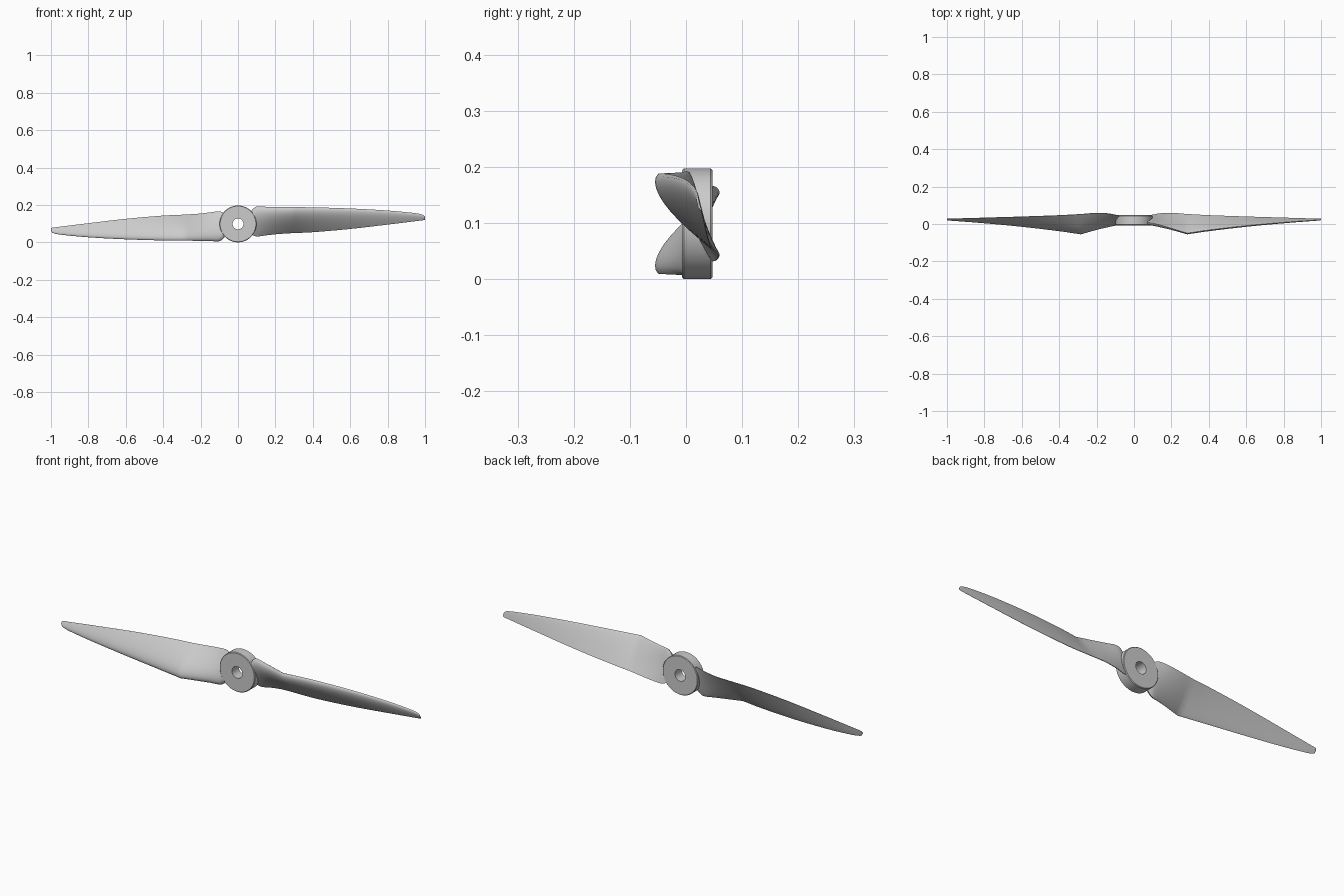
import bpy, bmesh, math
from mathutils import Vector

if "Cube" in bpy.data.objects:
    bpy.data.objects.remove(bpy.data.objects["Cube"])

C = 0.0985  # hub axis height


def finish(bm, name, angle=35):
    bmesh.ops.remove_doubles(bm, verts=bm.verts, dist=1e-5)
    bmesh.ops.recalc_face_normals(bm, faces=bm.faces)
    me = bpy.data.meshes.new(name)
    bm.to_mesh(me)
    bm.free()
    ob = bpy.data.objects.new(name, me)
    bpy.context.collection.objects.link(ob)
    bpy.ops.object.select_all(action='DESELECT')
    ob.select_set(True)
    bpy.context.view_layer.objects.active = ob
    bpy.ops.object.shade_smooth_by_angle(angle=math.radians(angle))
    return ob


# Hub: bored disc, lathed around the y axis
def make_hub():
    prof = [(0.029, -0.007), (0.0955, -0.007), (0.0985, -0.004),
            (0.0985, 0.044), (0.0955, 0.047), (0.029, 0.047)]
    n = 64
    bm = bmesh.new()
    rings = []
    for i in range(n):
        a = 2 * math.pi * i / n
        rings.append([bm.verts.new((r * math.cos(a), y, C + r * math.sin(a))) for r, y in prof])
    for i in range(n):
        p, q = rings[i], rings[(i + 1) % n]
        for j in range(len(prof)):
            k = (j + 1) % len(prof)
            bm.faces.new((p[j], p[k], q[k], q[j]))
    return finish(bm, "hub")


# Blade stations: x, leading edge y z, trailing edge y z, thickness
ROOT = [(0.066, 0.010, 0.158, 0.036, 0.055, 0.022),
        (0.078, 0.008, 0.177, 0.043, 0.040, 0.026),
        (0.100, 0.005, 0.191, 0.050, 0.032, 0.029),
        (0.150, -0.008, 0.190, 0.058, 0.038, 0.030),
        (0.210, -0.026, 0.189, 0.059, 0.045, 0.029),
        (0.285, -0.049, 0.188, 0.053, 0.050, 0.028)]
OUTER = [(0.285, -0.049, 0.188, 0.053, 0.050, 0.028),
         (0.400, -0.032, 0.187, 0.047, 0.055, 0.024),
         (0.600, -0.009, 0.181, 0.040, 0.072, 0.018),
         (0.800, 0.009, 0.170, 0.034, 0.095, 0.012),
         (0.940, 0.019, 0.157, 0.030, 0.112, 0.008),
         (0.980, 0.021, 0.150, 0.029, 0.117, 0.006),
         (0.995, 0.022, 0.143, 0.029, 0.119, 0.005),
         (1.000, 0.023, 0.134, 0.028, 0.121, 0.004)]


def spline(rows, steps):
    rows = [Vector(r) for r in rows]
    out = []
    for i in range(len(rows) - 1):
        b, c = rows[i], rows[i + 1]
        mb = (c - rows[i - 1]) / (c[0] - rows[i - 1][0]) if i else (c - b) / (c[0] - b[0])
        mc = ((rows[i + 2] - b) / (rows[i + 2][0] - b[0]) if i + 2 < len(rows)
              else (c - b) / (c[0] - b[0]))
        h = c[0] - b[0]
        for s in range(steps):
            t = s / steps
            out.append(b * (2*t**3 - 3*t**2 + 1) + mb * h * (t**3 - 2*t**2 + t)
                       + c * (3*t**2 - 2*t**3) + mc * h * (t**3 - t**2))
    out.append(rows[-1])
    return out


# Airfoil: rounded nose, full front side, nearly flat back
def section(row, n=14):
    x, ly, lz, ty, tz, th = row
    le, te = Vector((x, ly, lz)), Vector((x, ty, tz))
    d = te - le
    nrm = Vector((0, d.z, -d.y)).normalized()

    def shape(s):
        return 10 * (0.2969 * s**.5 - 0.126 * s - 0.3516 * s*s + 0.2843 * s**3 - 0.095 * s**4)

    ss = [(1 - math.cos(math.pi * i / n)) / 2 for i in range(n + 1)]
    front = [le + d * s + nrm * th * 0.85 * shape(s) for s in ss]
    back = [le + d * s - nrm * th * 0.15 * shape(s) for s in reversed(ss[1:])]
    return front + back


def make_blade(name, sign):
    bm = bmesh.new()
    rows = spline(ROOT, 4)[:-1] + spline(OUTER, 5)
    rings = []
    for row in rows:
        # the second blade is the first turned half a turn about the hub
        rings.append([bm.verts.new((sign * p.x, p.y, C + sign * (p.z - C)))
                      for p in section(row)])
    for p, q in zip(rings, rings[1:]):
        m = len(p)
        for j in range(m):
            bm.faces.new((p[j], p[(j + 1) % m], q[(j + 1) % m], q[j]))
    bm.faces.new(rings[0])
    bm.faces.new(rings[-1])
    return finish(bm, name, 30)


make_hub()
make_blade("right_blade", 1)
make_blade("left_blade", -1)
